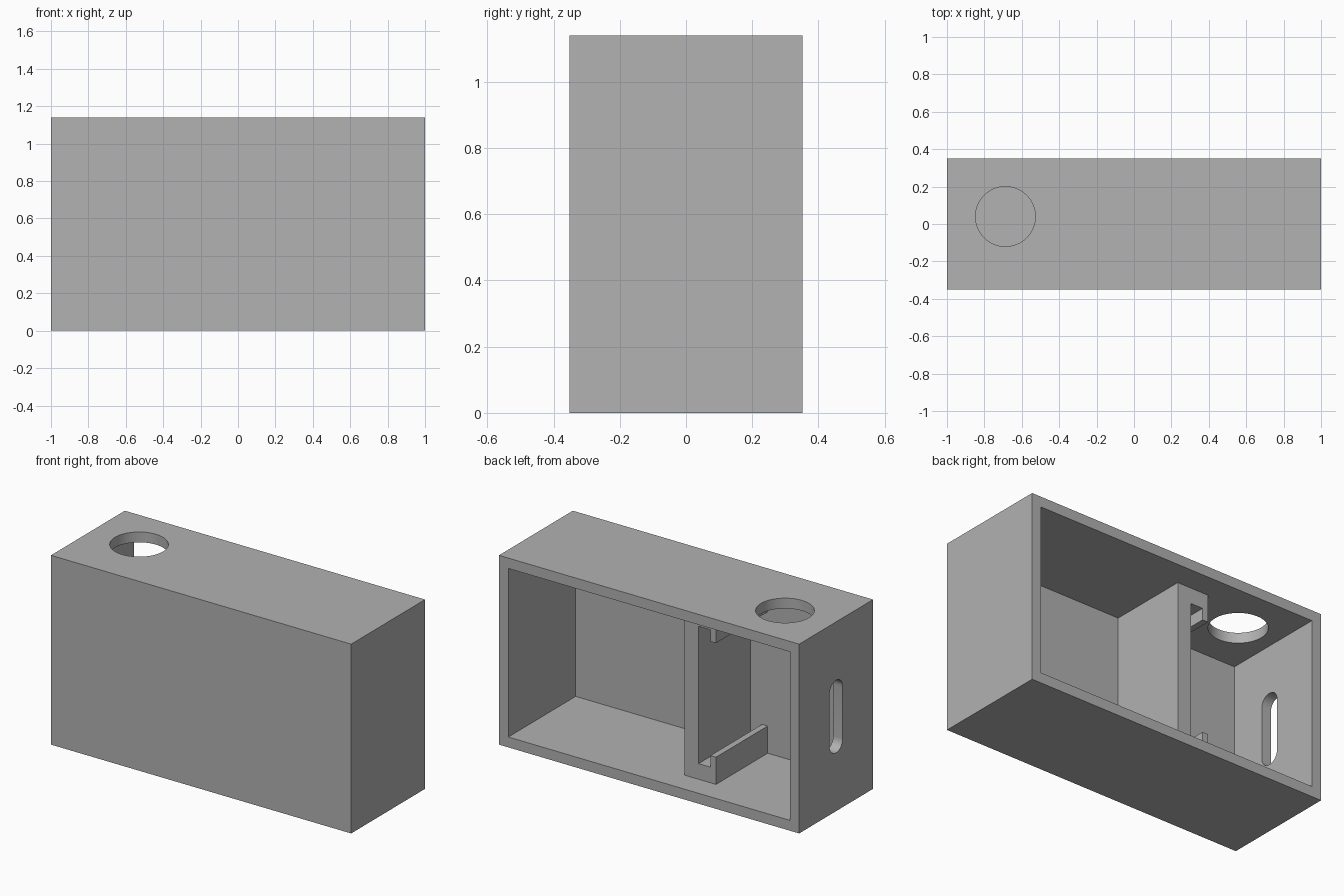
import bpy, bmesh, math
from mathutils import Vector, Matrix

cube = bpy.data.objects.get("Cube")
if cube:
    bpy.data.objects.remove(cube, do_unlink=True)

W, D, H = 2.0, 0.703, 1.14      # outer size of the case
T = 0.0625                      # wall thickness

grey = bpy.data.materials.new("plain grey")
grey.use_nodes = True
colour = (0.445, 0.445, 0.445, 1)
grey.diffuse_color = colour
grey.node_tree.nodes["Principled BSDF"].inputs["Base Color"].default_value = colour


def add_object(name, bm):
    bmesh.ops.recalc_face_normals(bm, faces=bm.faces)
    mesh = bpy.data.meshes.new(name)
    bm.to_mesh(mesh)
    bm.free()
    mesh.materials.append(grey)
    obj = bpy.data.objects.new(name, mesh)
    bpy.context.collection.objects.link(obj)
    return obj


def prism(name, points, sweep):
    """Extrude a closed outline of 3D points along a vector."""
    bm = bmesh.new()
    face = bm.faces.new([bm.verts.new(p) for p in points])
    ext = bmesh.ops.extrude_face_region(bm, geom=[face], use_keep_orig=True)
    verts = [g for g in ext["geom"] if isinstance(g, bmesh.types.BMVert)]
    bmesh.ops.translate(bm, verts=verts, vec=sweep)
    return add_object(name, bm)


def box(name, size, centre):
    bm = bmesh.new()
    bmesh.ops.create_cube(bm, size=1, matrix=Matrix.Translation(centre) @ Matrix.Diagonal((*size, 1)))
    return add_object(name, bm)


def arc(radius, start, end, steps):
    for i in range(steps + 1):
        a = start + (end - start) * i / steps
        yield radius * math.cos(a), radius * math.sin(a)


# Case: a box hollowed out from the open back
case = box("case", (W, D, H), (0, 0, H / 2))
cavity = box("cavity_cutter", (W - 2 * T, D, H - 2 * T), (0, T, H / 2))

# Round hole in the top, near the right end
ring = [(x - 0.6875, y + 0.04, H - 2 * T) for x, y in arc(0.16, 0, math.tau, 64)][:-1]
hole = prism("round_hole_cutter", ring, Vector((0, 0, 4 * T)))

# Upright rounded slot in the right end wall
R, HALF = 0.0625, 0.156
slot_line = [(-W / 2 - T, y, H / 2 + HALF + z) for y, z in arc(R, 0, math.pi, 16)]
slot_line += [(-W / 2 - T, y, H / 2 - HALF + z) for y, z in arc(R, math.pi, math.tau, 16)]
slot = prism("slot_cutter", slot_line, Vector((3 * T, 0, 0)))

for cutter in (cavity, hole, slot):
    cutter.hide_render = True
    mod = case.modifiers.new(cutter.name, "BOOLEAN")
    mod.operation = "DIFFERENCE"
    mod.solver = "EXACT"
    mod.object = cutter
    bpy.context.view_layer.objects.active = case
    bpy.ops.object.modifier_apply(modifier=mod.name)
    bpy.data.objects.remove(cutter, do_unlink=True)

# Channel bracket: a web with lipped flanges, mirrored top to bottom
WEB, INNER, LIP, END = -0.133, -0.226, -0.305, -0.342
FLANGE, LIP_TOP = T + 0.094, T + 0.164
FRONT = -D / 2 + T
lower = [(WEB, T), (END, T), (END, LIP_TOP), (LIP, LIP_TOP), (LIP, FLANGE), (INNER, FLANGE)]
upper = [(x, H - z) for x, z in reversed(lower)]
prism("channel_bracket", [(x, FRONT, z) for x, z in lower + upper], Vector((0, 0.203 - FRONT, 0)))

# Smooth only the curved walls of the cut openings
bpy.ops.object.select_all(action="DESELECT")
case.select_set(True)
bpy.context.view_layer.objects.active = case
bpy.ops.object.shade_smooth_by_angle(angle=math.radians(30))
